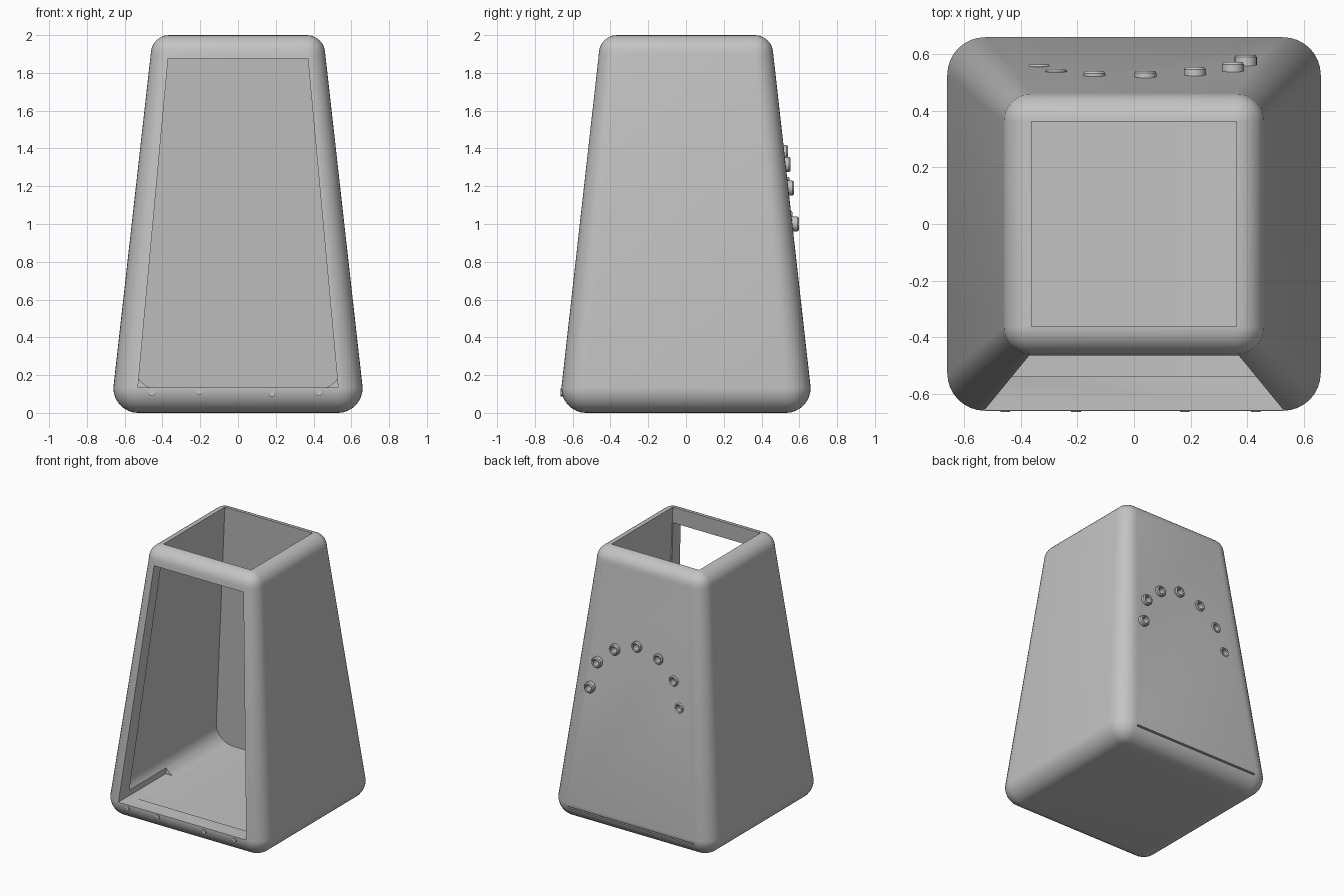
import bpy, bmesh, math
from mathutils import Matrix, Vector

cube = bpy.data.objects.get("Cube")
if cube:
    bpy.data.objects.remove(cube, do_unlink=True)

# Material
grey = bpy.data.materials.new("light_grey")
grey.use_nodes = True
COLOUR = (0.55, 0.55, 0.55, 1)
grey.diffuse_color = COLOUR
grey.node_tree.nodes["Principled BSDF"].inputs["Base Color"].default_value = COLOUR


def make_object(name, bm):
    bmesh.ops.recalc_face_normals(bm, faces=bm.faces)
    mesh = bpy.data.meshes.new(name)
    bm.to_mesh(mesh)
    bm.free()
    obj = bpy.data.objects.new(name, mesh)
    bpy.context.collection.objects.link(obj)
    mesh.materials.append(grey)
    return obj


def smooth(obj):
    bpy.ops.object.select_all(action='DESELECT')
    obj.select_set(True)
    bpy.context.view_layer.objects.active = obj
    bpy.ops.object.shade_smooth_by_angle(angle=math.radians(35))


def loft(bm, rings, cap=True):
    """Skin a list of closed loops of points."""
    loops = [[bm.verts.new(p) for p in ring] for ring in rings]
    for a, b in zip(loops, loops[1:]):
        for i in range(len(a)):
            j = (i + 1) % len(a)
            bm.faces.new((a[i], a[j], b[j], b[i]))
    if cap:
        bm.faces.new(loops[0])
        bm.faces.new(loops[-1])


def rounded_square(core, radius, z, steps=8):
    pts = []
    for q, (sx, sy) in enumerate(((1, 1), (-1, 1), (-1, -1), (1, -1))):
        for k in range(steps + 1):
            a = (q + k / steps) * math.pi / 2
            pts.append((sx * core + radius * math.cos(a),
                        sy * core + radius * math.sin(a), z))
    return pts


def cylinder_y(bm, radius, y0, y1, x, z, sides=24):
    mid = Matrix.Translation((x, (y0 + y1) / 2, z))
    bmesh.ops.create_cone(bm, cap_ends=True, segments=sides, radius1=radius, radius2=radius,
                          depth=abs(y1 - y0), matrix=mid @ Matrix.Rotation(math.pi / 2, 4, 'X'))


def wall(z):
    """Outer half width of the housing at a height."""
    return 0.66 - 0.113 * (z - 0.13)


# Tapered housing with rounded edges
STEPS = 8
rings = []
for k in range(STEPS + 1):
    a = math.pi / 2 * k / STEPS
    rings.append(rounded_square(0.527, 0.002 + 0.131 * math.sin(a), 0.133 * (1 - math.cos(a))))
for k in range(STEPS + 1):
    a = math.pi / 2 * k / STEPS
    rings.append(rounded_square(0.362, 0.002 + 0.098 * math.cos(a), 1.9 + 0.1 * math.sin(a)))
bm = bmesh.new()
loft(bm, rings)
housing = make_object("housing", bm)

# Cavity cutter: tapered, with rounded lower sides, open at the top
SLOPE, FLOOR, FILLET = 0.104, 0.125, 0.13


def inner(z, bottom):
    return 0.363 + (bottom - 0.363) * (2 - z) / (2 - FLOOR)


corner = [(0.42 + FILLET * math.sin(a), FLOOR + FILLET * (1 - math.cos(a)))
          for a in [math.pi / 2 * k / 8 for k in range(9)]]
right = corner + [(inner(2.1, 0.565), 2.1)]
profile = right + [(-x, z) for x, z in reversed(right)]
bm = bmesh.new()
loft(bm, [[(x, s * inner(z, 0.54), z) for x, z in profile] for s in (-1, 1)])
cavity = make_object("cavity_cutter", bm)

# Front window cutter
window = [(-0.53, 0.135), (0.53, 0.135), (0.37, 1.875), (-0.37, 1.875)]
bm = bmesh.new()
loft(bm, [[(x, y, z) for x, z in window] for y in (-0.9, -0.1)])
front_window = make_object("window_cutter", bm)

# Rear sockets along an arc: x, z, how far each stands out
SOCKETS = [(0.395, 1.0, 0.036), (0.35, 1.19, 0.032), (0.215, 1.315, 0.028), (0.04, 1.378, 0.022),
           (-0.14, 1.335, 0.016), (-0.275, 1.21, 0.01), (-0.335, 1.03, 0.006)]
bm = bmesh.new()
for x, z, out in SOCKETS:
    cylinder_y(bm, 0.03, wall(z) - 0.03, wall(z) + 0.05, x, z)
# Narrow seam along the lower back edge
bmesh.ops.create_cube(bm, size=1, matrix=Matrix.Translation((0, 0.66, 0.1))
                      @ Matrix.Diagonal((1.04, 0.04, 0.012, 1)))
rear_cuts = make_object("rear_cutter", bm)

for cutter in (cavity, front_window, rear_cuts):
    mod = housing.modifiers.new(cutter.name, 'BOOLEAN')
    mod.operation, mod.solver, mod.object = 'DIFFERENCE', 'EXACT', cutter
    bpy.context.view_layer.objects.active = housing
    bpy.ops.object.modifier_apply(modifier=mod.name)
    bpy.data.objects.remove(cutter, do_unlink=True)
smooth(housing)

# Socket rings
for n, (x, z, out) in enumerate(SOCKETS):
    section = [(0.022, -0.04), (0.022, out - 0.006), (0.027, out), (0.033, out),
               (0.039, out - 0.008), (0.039, -0.04)]
    circle = [2 * math.pi * k / 24 for k in range(24)]
    bm = bmesh.new()
    loft(bm, [[(x + r * math.cos(a), wall(z) + y, z + r * math.sin(a)) for a in circle]
              for r, y in section + section[:1]], cap=False)
    bmesh.ops.remove_doubles(bm, verts=bm.verts, dist=0.0001)
    smooth(make_object(f"socket_ring_{n + 1}", bm))

# Small pins under the window
for n, (x, z) in enumerate([(-0.455, 0.107), (-0.205, 0.112), (0.18, 0.103), (0.43, 0.107)]):
    bm = bmesh.new()
    cylinder_y(bm, 0.017, -0.664, -0.61, x, z, sides=16)
    smooth(make_object(f"front_pin_{n + 1}", bm))
